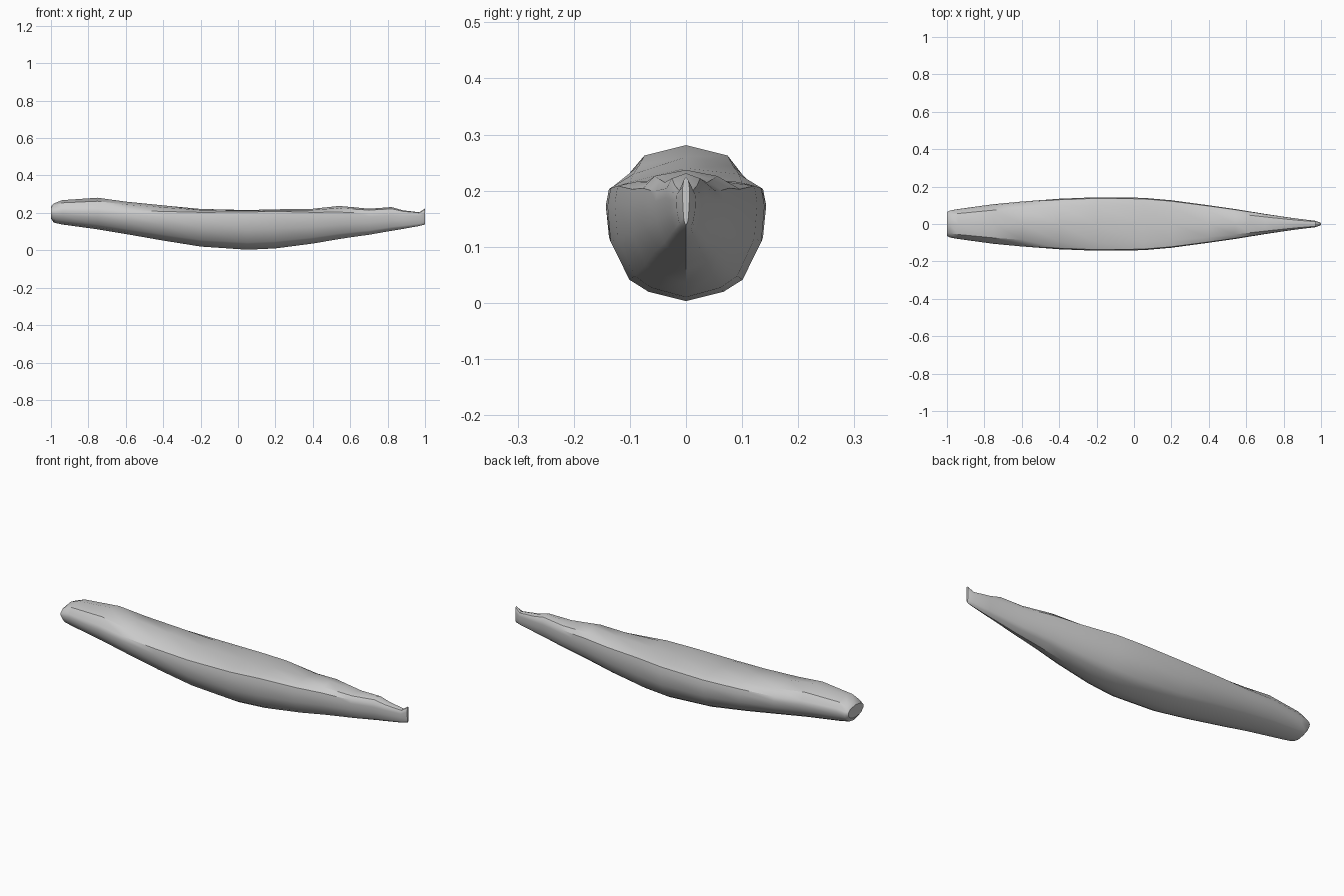
import bpy, bmesh

cube = bpy.data.objects.get("Cube")
if cube:
    bpy.data.objects.remove(cube, do_unlink=True)

# Stations along the hull: x, half width, keel z, top z, crown (0 flat deck, 1 domed)
stations = [
    (-1.0, .064, .17, .235, 1), (-.985, .072, .148, .25, 1), (-.94, .08, .138, .268, 1),
    (-.75, .106, .112, .281, 1), (-.6, .12, .087, .26, .8), (-.4, .135, .052, .24, .45),
    (-.2, .143, .02, .221, .15), (.05, .14, .003, .215, 0), (.2, .127, .01, .219, 0),
    (.4, .1, .036, .222, .2), (.54, .08, .06, .237, .5), (.62, .067, .072, .23, .5),
    (.7, .054, .083, .222, .4), (.82, .036, .104, .231, .6), (.88, .028, .114, .214, .4),
    (.97, .017, .13, .203, .3), (1.0, .006, .138, .224, .5),
]
# Half section, keel to top: width fraction, flat height, domed height
section = [(0, 0, 0), (.48, .08, .06), (.72, .18, .15), (.96, .5, .38),
           (1, .8, .56), (.96, .95, .68), (.7, .985, .89), (0, 1, 1)]

grey = bpy.data.materials.new("light_grey")
grey.use_nodes = True
colour = (.6, .6, .6, 1)
grey.diffuse_color = colour
grey.node_tree.nodes["Principled BSDF"].inputs["Base Color"].default_value = colour

# Closed hull lofted through the stations
bm = bmesh.new()
rings = []
for x, half, keel, top, crown in stations:
    def point(p, side):
        height = p[1] * (1 - crown) + p[2] * crown
        return bm.verts.new((x, side * half * p[0], keel + (top - keel) * height))
    rings.append([point(p, 1) for p in section] +
                 [point(p, -1) for p in section[-2:0:-1]])
count = len(rings[0])
for a, b in zip(rings, rings[1:]):
    for i in range(count):
        j = (i + 1) % count
        bm.faces.new((a[i], a[j], b[j], b[i]))
bm.faces.new(rings[0])
bm.faces.new(rings[-1])
bmesh.ops.recalc_face_normals(bm, faces=bm.faces)

mesh = bpy.data.meshes.new("hull")
bm.to_mesh(mesh)
bm.free()
mesh.materials.append(grey)
hull = bpy.data.objects.new("hull", mesh)
bpy.context.collection.objects.link(hull)
bpy.ops.object.select_all(action="DESELECT")
hull.select_set(True)
bpy.context.view_layer.objects.active = hull
bpy.ops.object.shade_smooth_by_angle(angle=.55)
